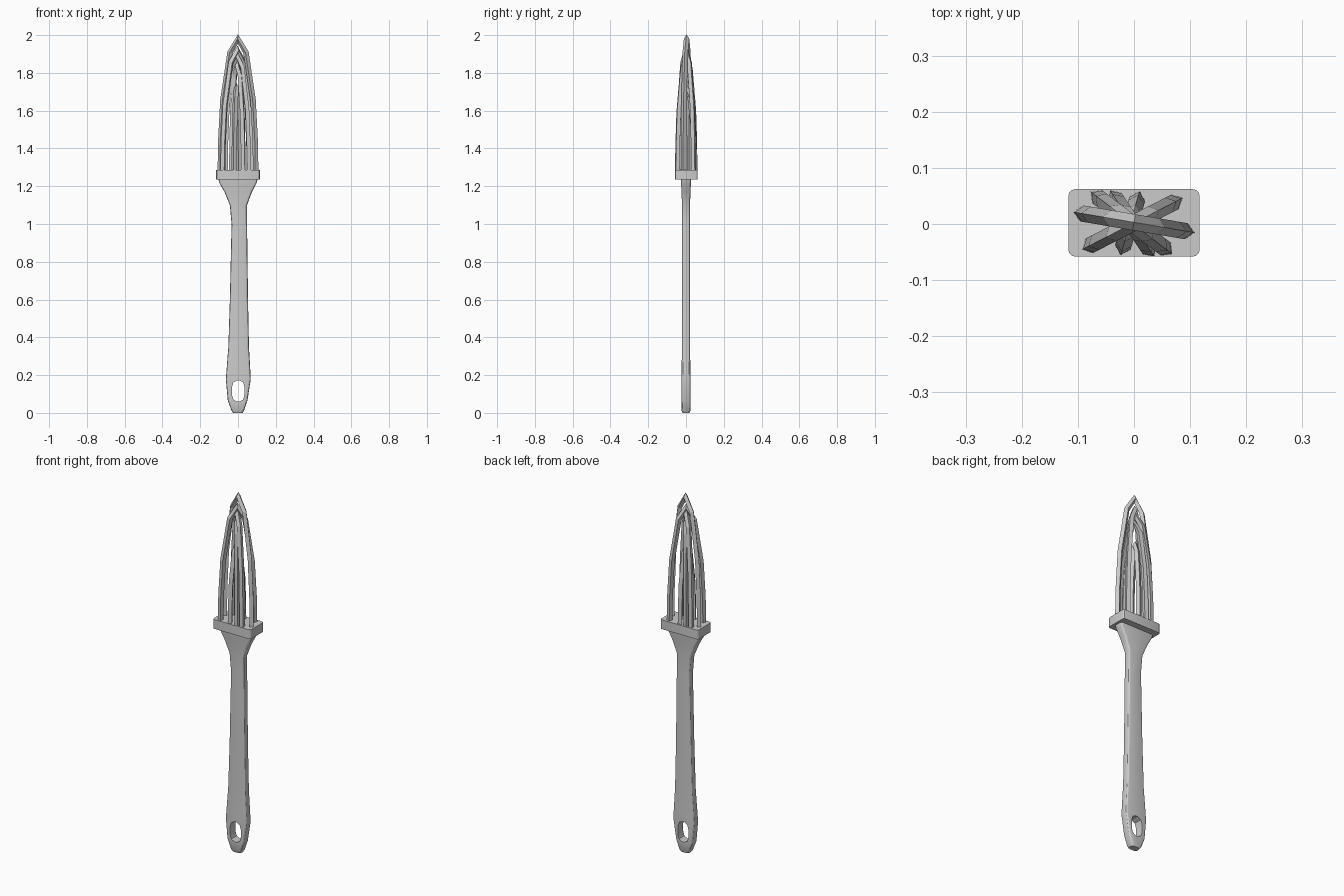
import bpy, bmesh, math
from mathutils import Vector

if "Cube" in bpy.data.objects:
    bpy.data.objects.remove(bpy.data.objects["Cube"])


def loft(name, rings, closed_caps=True):
    """Skin a list of equally sized point rings into a capped solid."""
    bm = bmesh.new()
    loops = [[bm.verts.new(p) for p in ring] for ring in rings]
    n = len(rings[0])
    for a, b in zip(loops, loops[1:]):
        for i in range(n):
            j = (i + 1) % n
            bm.faces.new((a[i], a[j], b[j], b[i]))
    bm.faces.new(loops[0])
    bm.faces.new(loops[-1])
    bmesh.ops.recalc_face_normals(bm, faces=bm.faces)
    me = bpy.data.meshes.new(name)
    bm.to_mesh(me)
    bm.free()
    ob = bpy.data.objects.new(name, me)
    bpy.context.collection.objects.link(ob)
    return ob


def rounded_rect(x0, x1, y0, y1, rx, ry, seg=3):
    """Outline of a rectangle with rounded corners."""
    pts = []
    for k, (cx, cy) in enumerate([(x1 - rx, y1 - ry), (x0 + rx, y1 - ry),
                                  (x0 + rx, y0 + ry), (x1 - rx, y0 + ry)]):
        for s in range(seg + 1):
            a = math.pi / 2 * (k + s / seg)
            pts.append((cx + rx * math.cos(a), cy + ry * math.sin(a)))
    return pts


def smooth(ob, angle):
    bpy.ops.object.select_all(action='DESELECT')
    ob.select_set(True)
    bpy.context.view_layer.objects.active = ob
    bpy.ops.object.shade_smooth_by_angle(angle=math.radians(angle))


# Handle: z, left, right, half thickness
stations = [
    (0.0, -0.026, 0.026, 0.018), (0.012, -0.034, 0.032, 0.023),
    (0.065, -0.054, 0.050, 0.024), (0.175, -0.064, 0.067, 0.024),
    (0.21, -0.062, 0.066, 0.023), (0.35, -0.051, 0.058, 0.022),
    (0.60, -0.043, 0.053, 0.021), (1.0, -0.034, 0.048, 0.021),
    (1.10, -0.043, 0.048, 0.021), (1.17, -0.072, 0.074, 0.024),
    (1.22, -0.100, 0.100, 0.026), (1.24, -0.104, 0.104, 0.027)]
handle = loft("handle", [
    [(x, y, z) for x, y in rounded_rect(l, r, -h, h, 0.014, 0.012)]
    for z, l, r, h in stations])

# Hanging hole
hole = rounded_rect(-0.032, 0.034, 0.060, 0.172, 0.026, 0.034, 2)
cutter = loft("hole_cutter", [[(x, y, z) for x, z in hole] for y in (-0.1, 0.1)])
cut = handle.modifiers.new("hole", 'BOOLEAN')
cut.object = cutter
cut.solver = 'EXACT'
bpy.context.view_layer.objects.active = handle
bpy.ops.object.modifier_apply(modifier="hole")
bpy.data.objects.remove(cutter)
smooth(handle, 25)

# Collar
plate = rounded_rect(-0.117, 0.117, -0.058, 0.062, 0.012, 0.012)
collar = loft("collar", [[(x, y, z) for x, y in plate] for z in (1.235, 1.287)])
smooth(collar, 30)


# Wire hoops: pointed arches with a diamond section
def hoop(name, a, b, top, size=0.0145):
    a, b = Vector((*a, 0)), Vector((*b, 0))
    mid, half = (a + b) / 2, (b - a) / 2
    out = half.normalized()
    side = Vector((-out.y, out.x, 0))
    base = 1.26
    right = [(1.0, 0.0), (0.97, 0.25), (0.85, 0.55), (0.45, 0.90)]
    shape = [(-r, t) for r, t in right] + [(0, 1.0)] + [(r, t) for r, t in right[::-1]]
    path = [Vector((r * half.length, base + t * (top - 0.020 - base))) for r, t in shape]
    rings = []
    for i, p in enumerate(path):
        d0 = (p - path[max(i - 1, 0)]).normalized()
        d1 = (path[min(i + 1, len(path) - 1)] - p).normalized()
        t = (d0 + d1).normalized()
        k = 1 / max(t.dot(d1), t.dot(d0), 0.6)
        n = Vector((-t.y, t.x)) * size * k
        c = mid + out * p.x + Vector((0, 0, p.y))
        u = out * n.x + Vector((0, 0, n.y))
        rings.append([c + u, c + side * size, c - u, c - side * size])
    return loft(name, rings)


hoops = [((-0.094, 0.019), (0.094, -0.013), 2.00),
         ((-0.080, -0.039), (0.074, 0.040), 1.94),
         ((-0.066, 0.049), (0.057, -0.045), 1.91),
         ((-0.035, 0.048), (0.028, -0.046), 1.86),
         ((-0.020, -0.042), (0.006, 0.045), 1.74)]
for i, (a, b, top) in enumerate(hoops):
    hoop(f"wire_hoop_{i + 1}", a, b, top)
